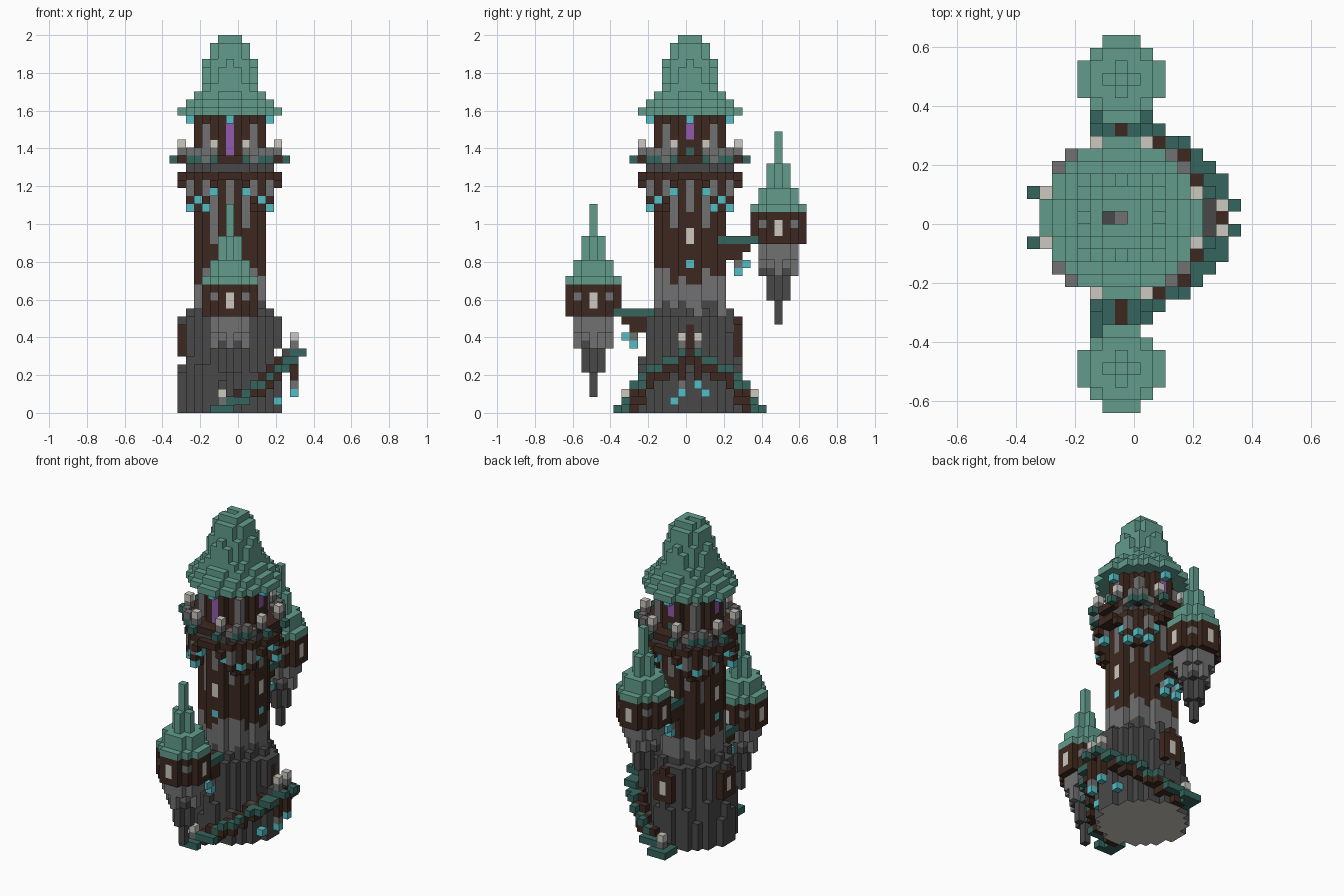
import bpy, bmesh, math, random
from itertools import product

if "Cube" in bpy.data.objects:
    bpy.data.objects.remove(bpy.data.objects["Cube"])
random.seed(4)
S = 2 / 47                                  # edge of one block
COLOURS = {
    "roof_green": (0.122, 0.335, 0.265), "dark_teal": (0.036, 0.13, 0.11),
    "dark_wood": (0.047, 0.022, 0.014), "dark_stone": (0.066, 0.066, 0.066),
    "grey_stone": (0.165, 0.165, 0.165), "pale_lamp": (0.6, 0.58, 0.53),
    "cyan_crystal": (0.09, 0.51, 0.56), "purple_glass": (0.28, 0.1, 0.43)}
GREEN, TEAL, WOOD, DARK, GREY, LAMP, CYAN, PURPLE = COLOURS
blocks = {}                                 # cell -> (part, colour)


def put(part, i, j, k, colour):
    blocks[i, j, k] = (part, colour)


def box(part, xs, ys, zs, colour):
    for cell in product(range(xs[0], xs[1] + 1), range(ys[0], ys[1] + 1), range(zs[0], zs[1] + 1)):
        put(part, *cell, colour)


def cells(r, cj=0):
    n = int(r) + 1
    return [(i, cj + j) for i in range(-n, n + 1) for j in range(-n, n + 1) if i * i + j * j <= r * r]


def disc(part, r, k0, k1, colour, cj=0):
    for i, j in cells(r, cj):
        for k in range(k0, k1 + 1):
            put(part, i, j, k, colour)


def around(part, i, j, k0, k1, colour):
    # the same column mirrored and turned to all sides
    for a, b in {(i, j), (j, i)}:
        for sx, sy in product((-1, 1), repeat=2):
            for k in range(k0, k1 + 1):
                put(part, a * sx, b * sy, k, colour)


# Rock base with ragged column tops
for i, j in cells(6.2):
    d = math.hypot(i, j)
    top = random.choice((3, 4, 5, 6)) if d > 5.4 else 11 - random.choice((0, 0, 2)) * (d > 4.8)
    box("rock_base", (i, i), (j, j), (0, top), DARK)

# Stone neck and wooden shaft, ragged where the materials meet
for i, j in cells(4.3):
    low, high = random.choice((12, 13, 14)), random.choice((16, 17, 18))
    streak = random.choice((21, 23, 24)) if sorted((abs(i), abs(j))) == [2, 3] else 30
    if min(abs(i), abs(j)) == 0:
        streak = 25
    for k in range(10, 30):
        colour = DARK if k < low else GREY if k < high or k >= streak else WOOD
        put("tower_shaft", i, j, k, colour)
for i, j in cells(5.2):
    if (i, j, 12) not in blocks and random.random() < 0.4:
        put("tower_shaft", i, j, 12, DARK)
around("shaft_gem", 4, 0, 18, 18, CYAN)
around("shaft_window", 4, 0, 21, 22, LAMP)
around("shaft_window_sill", 4, 0, 20, 20, WOOD)
around("shaft_window_lintel", 4, 0, 23, 24, WOOD)

# Balcony with corbels, posts and hanging crystals
disc("balcony_beam", 6.2, 29, 29, WOOD)
disc("balcony_floor", 5.5, 30, 30, DARK)
disc("balcony_floor", 6.2, 31, 31, WOOD)
around("balcony_floor", 5, 3, 31, 31, GREY)
around("balcony_corbel", 6, 2, 28, 28, WOOD)
around("balcony_corbel", 5, 2, 28, 28, GREY)
around("balcony_corbel", 5, 3, 27, 28, GREY)
around("balcony_corbel", 5, 3, 26, 26, WOOD)
around("balcony_corbel", 4, 3, 25, 28, WOOD)
around("balcony_corbel", 4, 4, 27, 28, WOOD)
around("hanging_crystal", 5, 2, 27, 27, CYAN)
around("hanging_crystal", 4, 4, 26, 26, CYAN)
for s in (-1, 1):
    put("hanging_crystal", 5 * s, 3 * s, 25, CYAN)
    put("hanging_crystal", 3 * s, 5 * s, 25, CYAN)
around("balcony_bracket", 7, 2, 31, 31, TEAL)
around("balcony_bracket", 5, 4, 31, 31, TEAL)
around("balcony_post", 6, 2, 32, 32, GREY)
around("balcony_lamp", 6, 2, 33, 33, LAMP)
around("balcony_post", 5, 4, 32, 32, GREY)

# Lookout room with grey pillars and coloured glass
disc("lookout_room", 4.2, 32, 36, WOOD)
around("lookout_pillar", 3, 3, 32, 35, GREY)
around("lookout_glass", 4, 0, 34, 35, PURPLE)
around("lookout_sill", 4, 0, 32, 32, TEAL)
box("lookout_glass", (0, 0), (-4, -4), (32, 35), PURPLE)
around("eave_crystal", 5, 0, 36, 36, CYAN)

# Main roof: stepped discs with an open tip
for r, k0, k1 in ((6.2, 37, 37), (5.2, 38, 38), (4.3, 39, 39), (3.7, 40, 40), (3.2, 41, 42),
                  (3.05, 43, 43), (2.3, 44, 45), (1.5, 46, 46)):
    disc("main_roof", r, k0, k1, GREEN)
for i, colour in ((-1, DARK), (0, GREY)):
    put("roof_core", i, 0, 44, colour)
    for k in (45, 46):
        del blocks[i, 0, k]


def turret(name, cj, lift, side):
    # hanging turret: pendant rock, room, stepped spire
    for r, k0, k1, colour in ((0.5, 2, 4, DARK), (1.2, 5, 7, DARK), (2.1, 8, 9, GREY), (2.3, 10, 11, GREY),
                              (3.2, 12, 15, WOOD), (3.2, 16, 16, GREEN), (2.3, 17, 18, GREEN),
                              (1.2, 19, 21, GREEN), (0.5, 22, 25, GREEN)):
        disc(name, r, k0 + lift, k1 + lift, colour, cj)
    for i, j in cells(2.1, cj):
        if random.random() < 0.6:
            put(name, i, j, 8 + lift, DARK)
    for a, b in product((-2, 2), repeat=2):
        put(name, a, cj + b, 14 + lift, GREY)
    for a, b in ((3, 0), (-3, 0), (0, 3), (0, -3)):
        box(name + "_window", (a, a), (cj + b, cj + b), (13 + lift, 14 + lift), LAMP)
    # bridge back to the tower
    for step in range(5, 10):
        j = side * step - (side > 0)
        for i in (-1, 0, 1):
            put(name + "_bridge", i, j, 12 + lift, TEAL if i else WOOD)
            if step < 9:
                box(name + "_bridge", (i, i), (j, j), (10 + lift + (step > 7), 11 + lift), WOOD)
    for i in (-1, 1):
        j = side * 7 - (side > 0)
        put(name + "_crystal", i, j + side, 9 + lift, CYAN)
        put(name + "_crystal", i, j, 8 + lift, CYAN)
        put(name + "_crystal", i, j, 9 + lift, GREY)


turret("front_turret", -12, 0, -1)
turret("back_turret", 11, 9, 1)

# Two curved stairs climbing from front and back to the side door
for i, j in cells(8.6):
    d, angle = math.hypot(i, j), abs(math.degrees(math.atan2(j, i)))
    if d < 6.3 or angle > 106 or math.hypot(i, 1.1 * j) > 8.66:
        continue
    k = max(0, min(7, round(7.4 * (1 - angle / 103))))
    put("stairs", i, j, k, TEAL if d > 7.1 else WOOD)
    if k and d < 7.7:
        put("stair_beam", i, j, k - 1, WOOD)
for side in (-1, 1):
    box("stairs", (-2, 0), (9 * side, 9 * side), (0, 0), TEAL)
    box("stairs", (-2, -1), (8 * side, 8 * side), (0, 0), TEAL)
    box("stairs", (0, 2), (8 * side, 8 * side), (1, 1), TEAL)
    put("stair_post", -1, 8 * side, 1, GREY)
    put("stair_lamp", -1, 8 * side, 2, LAMP)
    # landing posts
    put("landing", 9, side, 7, TEAL)
    box("landing_post", (8, 8), (side, side), (4, 6), WOOD)
    put("landing_post", 8, side, 3, GREY)
    put("landing_post", 8, side, 8, GREY)
    put("landing_lamp", 8, side, 9, LAMP)
# Crystals hanging under the landing
for i, j, k in ((8, 1, 3), (8, -1, 2), (6, 2, 2), (6, -2, 1)):
    put("stair_crystal", i, j, k, CYAN)
box("landing", (7, 7), (-1, 1), (7, 7), DARK)
put("landing", 8, 0, 7, WOOD)

# Side door and the two framed windows of the base
box("door_frame", (5, 6), (-1, 1), (8, 11), DARK)
box("door", (6, 6), (0, 0), (8, 10), WOOD)
for part, half, k0, k1, colour in (("base_window_frame", 1, 7, 10, WOOD), ("base_window", 0, 8, 9, LAMP)):
    box(part, (-6, -6), (-half, half), (k0, k1), colour)
    box(part, (-half, half), (6, 6), (k0, k1), colour)
put("base_window_frame", -6, 0, 11, DARK)
put("base_window_frame", 0, 6, 11, WOOD)

# Materials
materials = {}
for name, rgb in COLOURS.items():
    m = materials[name] = bpy.data.materials.new(name)
    m.use_nodes = True
    m.diffuse_color = (*rgb, 1)
    bsdf = m.node_tree.nodes["Principled BSDF"]
    bsdf.inputs["Base Color"].default_value = (*rgb, 1)
    bsdf.inputs["Roughness"].default_value = 0.9

# One mesh per part, made only of the exposed block faces; the rock has a pale underside
SIDES = [(axis, sign) for axis in range(3) for sign in (-1, 1)]
for part in sorted({p for p, c in blocks.values()}):
    bm, corners = bmesh.new(), {}
    used = sorted({c for p, c in blocks.values() if p == part})
    if part == "rock_base":
        used.append(LAMP)
    for cell, (p, colour) in blocks.items():
        if p != part:
            continue
        for axis, sign in SIDES:
            near = list(cell)
            near[axis] += sign
            if tuple(near) in blocks:
                continue
            ring = []
            for u, v in ((0, 0), (1, 0), (1, 1), (0, 1))[::sign]:
                q = list(cell)
                q[axis] += sign > 0
                q[(axis + 1) % 3] += u
                q[(axis + 2) % 3] += v
                q = tuple(q)
                if q not in corners:
                    corners[q] = bm.verts.new(((q[0] - 1.5) * S, q[1] * S, q[2] * S))
                ring.append(corners[q])
            underside = part == "rock_base" and near[2] < 0
            bm.faces.new(ring).material_index = used.index(LAMP if underside else colour)
    mesh = bpy.data.meshes.new(part)
    bm.to_mesh(mesh)
    bm.free()
    for c in used:
        mesh.materials.append(materials[c])
    bpy.context.collection.objects.link(bpy.data.objects.new(part, mesh))
